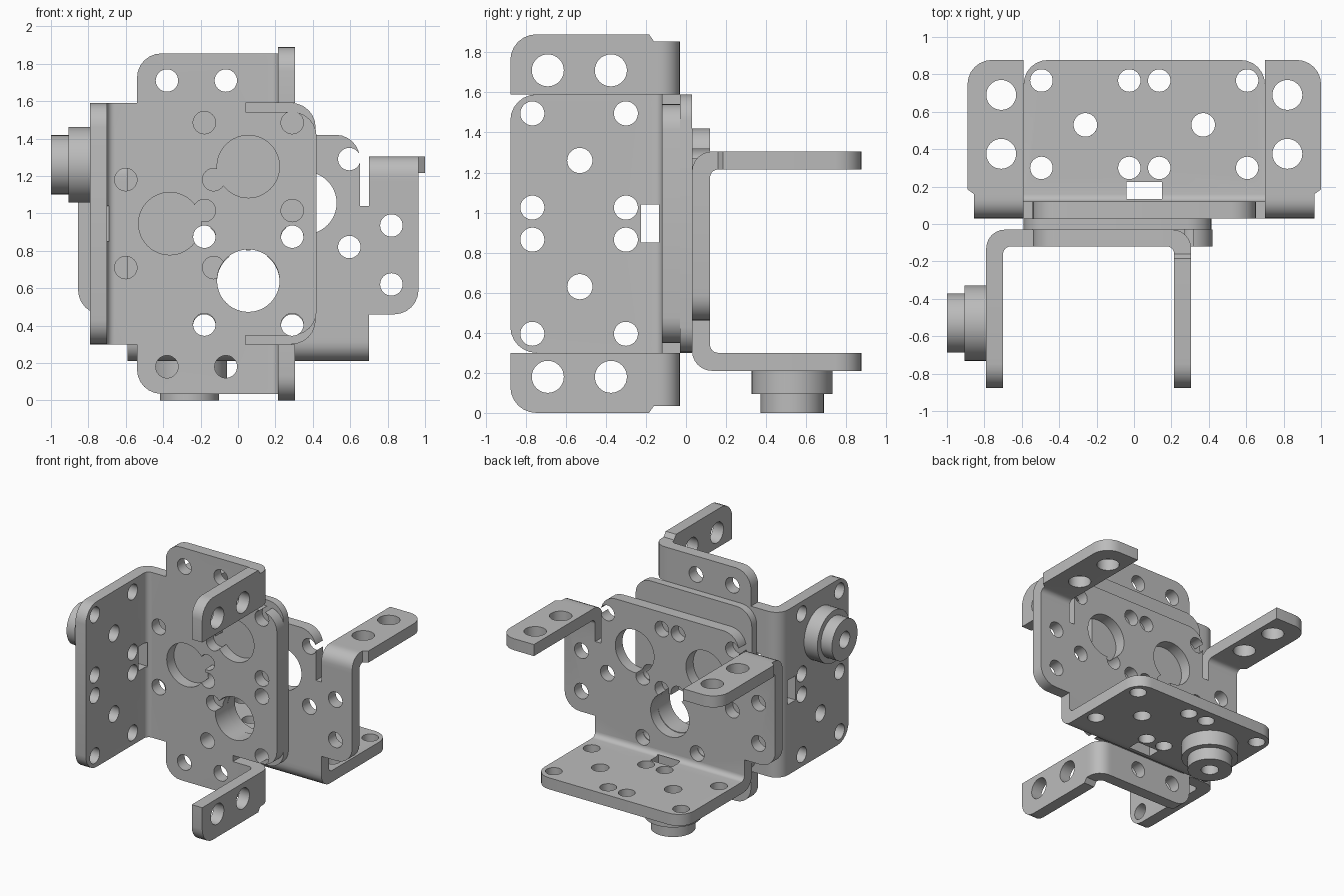
import bpy, bmesh
from math import pi, sin, cos, radians
from mathutils import Matrix, Vector

cube = bpy.data.objects.get("Cube")
if cube:
    bpy.data.objects.remove(cube, do_unlink=True)

steel = bpy.data.materials.new("brushed grey")
steel.use_nodes = True
GREY = (0.5, 0.5, 0.5, 1)
steel.diffuse_color = GREY
steel.node_tree.nodes["Principled BSDF"].inputs["Base Color"].default_value = GREY

# Sheet-metal sizes: u runs away from the flange, v across it, n off the plate
T, HALF, EAR, TAB, DEPTH = 0.09, 0.645, 0.91, 0.945, 0.847
JOIN, TAB_U, R = 0.13, 1.095, 0.13
PLANES = {
    "uv": lambda p, q, w: (p, q, w),
    "un": lambda p, q, w: (p, w, q),
    "nv": lambda p, q, w: (w, q, p),
}


def rounded(corners, steps=6):
    """Outline from (a, b[, radius]) corners; rounded ones are right angles."""
    pts = []

    def add(p):
        if not pts or (p - pts[-1]).length > 1e-5:
            pts.append(p)

    for i, c in enumerate(corners):
        p = Vector(c[:2])
        if len(c) == 2:
            add(p)
            continue
        d1 = (Vector(corners[i - 1][:2]) - p).normalized()
        d2 = (Vector(corners[(i + 1) % len(corners)][:2]) - p).normalized()
        for k in range(steps + 1):
            t = k / steps * pi / 2
            add(p + c[2] * (d1 + d2 - d2 * cos(t) - d1 * sin(t)))
    if (pts[0] - pts[-1]).length < 1e-5:
        pts.pop()
    return pts


def prism(bm, pts, plane, lo, hi, opens=()):
    """Extrude an outline; edges on an open (axis, value) line get no wall."""
    place = PLANES[plane]
    a = [bm.verts.new(place(p[0], p[1], lo)) for p in pts]
    b = [bm.verts.new(place(p[0], p[1], hi)) for p in pts]
    bm.faces.new(a)
    bm.faces.new(b[::-1])
    for i in range(len(pts)):
        j = (i + 1) % len(pts)
        if not any(abs(pts[i][x] - v) < 1e-5 and abs(pts[j][x] - v) < 1e-5 for x, v in opens):
            bm.faces.new((a[i], a[j], b[j], b[i]))


def disc(a, b, r, sides=32):
    return [(a + r * cos(2 * pi * k / sides), b + r * sin(2 * pi * k / sides)) for k in range(sides)]


def to_object(name, bm, frame):
    bmesh.ops.remove_doubles(bm, verts=bm.verts[:], dist=1e-5)
    bmesh.ops.recalc_face_normals(bm, faces=bm.faces[:])
    bm.transform(frame)
    mesh = bpy.data.meshes.new(name)
    bm.to_mesh(mesh)
    bm.free()
    obj = bpy.data.objects.new(name, mesh)
    bpy.context.collection.objects.link(obj)
    return obj


def finish(obj, cutters=()):
    """Cut the holes, then colour and shade the part."""
    for cutter in cutters:
        cutter.hide_render = True
        mod = obj.modifiers.new("holes", 'BOOLEAN')
        mod.operation, mod.solver, mod.object = 'DIFFERENCE', 'EXACT', cutter
    if cutters:
        graph = bpy.context.evaluated_depsgraph_get()
        mesh = bpy.data.meshes.new_from_object(obj.evaluated_get(graph))
        obj.modifiers.clear()
        obj.data = mesh
        for cutter in cutters:
            bpy.data.objects.remove(cutter, do_unlink=True)
    obj.data.materials.clear()
    obj.data.materials.append(steel)
    bpy.ops.object.select_all(action='DESELECT')
    obj.select_set(True)
    bpy.context.view_layer.objects.active = obj
    bpy.ops.object.shade_smooth_by_angle(angle=radians(30))


def horn_pattern(big, small, u, v, lo, hi):
    """One large hole with four screw holes around it."""
    prism(big, disc(u, v, 0.167, 48), "uv", lo, hi)
    for du in (-0.235, 0.235):
        for dv in (-0.235, 0.235):
            prism(small, disc(u + du, v + dv, 0.06), "uv", lo, hi)


def bracket(name, frame, boss_v):
    bm = bmesh.new()
    # main plate with side ears and relief slots
    half = [(JOIN, HALF), (0.25, HALF), (0.25, EAR, R), (TAB_U - JOIN, EAR),
            (TAB_U - JOIN, HALF), (0.83, HALF), (0.83, 0.597), (1.21, 0.597, R)]
    outline = half + [(c[0], -c[1], *c[2:]) for c in reversed(half)]
    prism(bm, rounded(outline), "uv", 0, T, [(0, JOIN), (0, TAB_U - JOIN)])
    # bend and flange
    bend = rounded([(JOIN, 0), (0, 0, 0.1), (0, JOIN), (T, JOIN), (T, T, JOIN - T), (JOIN, T)])
    prism(bm, bend, "un", -HALF, HALF, [(0, JOIN), (1, JOIN)])
    flange = rounded([(JOIN, -HALF), (JOIN, HALF), (DEPTH, HALF, R), (DEPTH, -HALF, R)])
    prism(bm, flange, "nv", 0, T, [(0, JOIN)])
    # two bent tabs on the far side
    tab_bend = [(TAB_U - p[0], p[1]) for p in bend]
    tab = rounded([(JOIN, HALF), (JOIN, EAR), (0.155, TAB), (DEPTH, TAB, R), (DEPTH, HALF)])
    for s in (-1, 1):
        prism(bm, tab_bend, "un", s * HALF, s * EAR, [(0, TAB_U - JOIN), (1, JOIN)])
        prism(bm, [(p[0], s * p[1]) for p in tab], "nv", TAB_U - T, TAB_U, [(0, JOIN)])
    body = to_object(name, bm, frame)

    # hole cutters
    big, small = bmesh.new(), bmesh.new()
    for u, v in ((0.425, 0), (0.845, 0.305), (0.845, -0.305)):
        horn_pattern(big, small, u, v, -0.04, 0.125)
    for s in (-1, 1):
        for u in (0.41, 0.725):
            prism(small, disc(u, s * 0.765, 0.06), "uv", -0.04, 0.125)
        for n in (0.345, 0.66):
            prism(small, disc(n, s * 0.765, 0.08), "nv", 0.95, 1.15)
        for n in (0.27, 0.737):
            for v in (0.08, 0.55):
                prism(small, disc(n, s * v, 0.06), "nv", -0.04, 0.125)
        prism(small, disc(0.5, s * 0.315, 0.063), "nv", -0.04, 0.125)
    # window at the bend
    prism(small, [(0.095, -0.095), (0.195, -0.095), (0.195, 0.095), (0.095, 0.095)], "nv", -0.04, 0.1)
    finish(body, [to_object("big_cutter", big, frame), to_object("small_cutter", small, frame)])

    # stepped pivot boss on the outside of the flange
    bm = bmesh.new()
    profile = [(0.063, 0), (0.202, 0), (0.202, 0.115), (0.158, 0.115), (0.158, 0.21), (0.063, 0.21)]
    ring = [bm.verts.new((-h, boss_v + r, 0.5)) for r, h in profile]
    edges = [bm.edges.new((ring[i - 1], ring[i])) for i in range(len(ring))]
    bmesh.ops.spin(bm, geom=ring + edges, cent=(0, boss_v, 0.5), axis=(1, 0, 0),
                   angle=2 * pi, steps=48, use_duplicate=False)
    finish(to_object(name + "_boss", bm, frame))


def frame_from(u, v, n, origin):
    return Matrix.Translation(origin) @ Matrix((u, v, n)).transposed().to_4x4()


front = frame_from((1, 0, 0), (0, 0, 1), (0, -1, 0), (-0.79, -0.03, 0.945))
back = frame_from((0, 0, 1), (1, 0, 0), (0, 1, 0), (0.055, 0.03, 0.21))
bracket("front_bracket", front, 0.315)
bracket("back_bracket", back, -0.315)

# spacer plate between the brackets
bm = bmesh.new()
prism(bm, rounded([(0.2, -HALF, R), (1.205, -HALF, R), (1.205, HALF, R), (0.2, HALF, R)]), "uv", -0.06, 0)
spacer = to_object("spacer_plate", bm, front)
big, small = bmesh.new(), bmesh.new()
horn_pattern(big, small, 0.845, -0.305, -0.1, 0.04)
finish(spacer, [to_object("big_cutter", big, front), to_object("small_cutter", small, front)])
